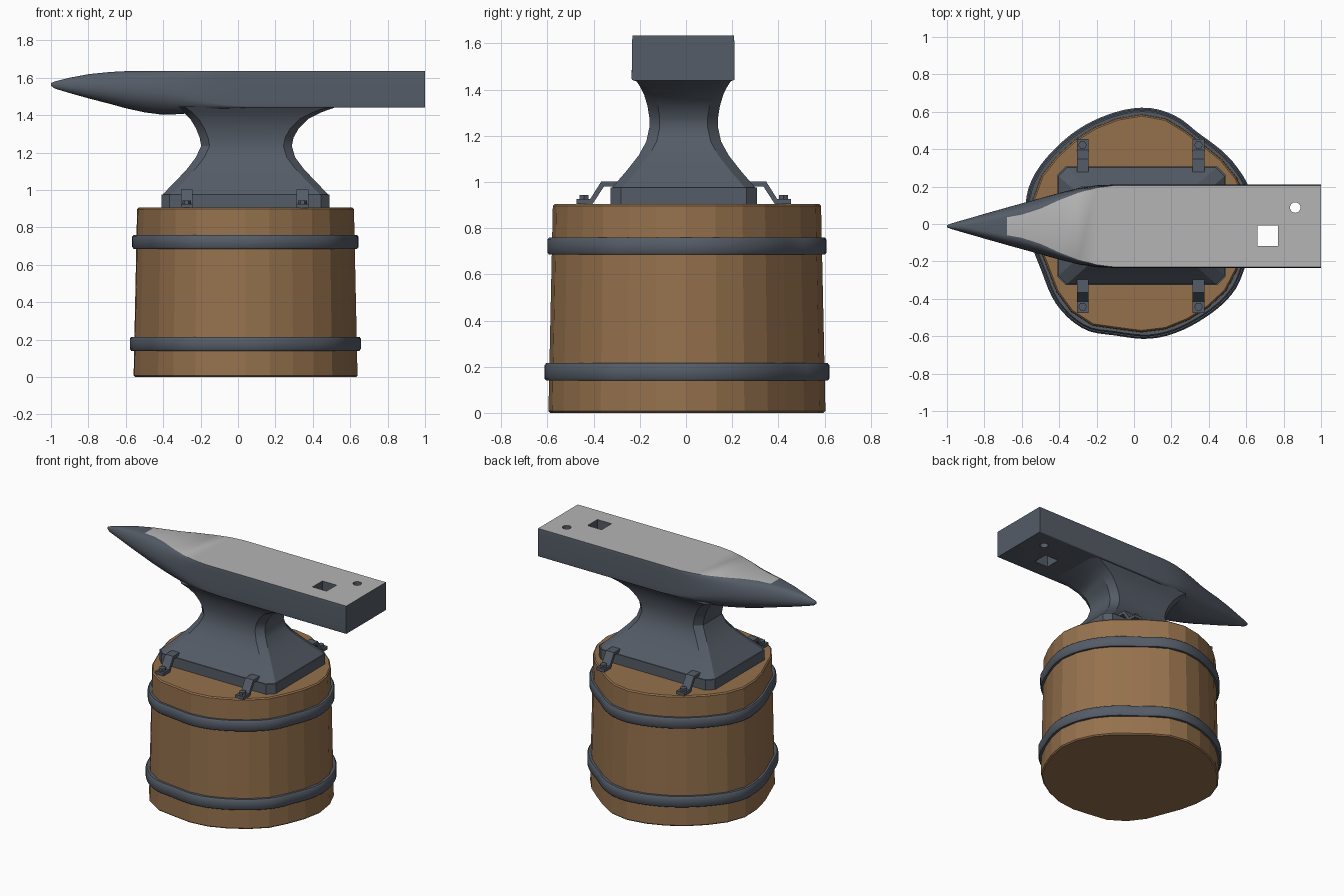
import bpy, bmesh, math
from mathutils import Vector

if "Cube" in bpy.data.objects:
    bpy.data.objects.remove(bpy.data.objects["Cube"])


def material(name, rgb):
    m = bpy.data.materials.new(name)
    m.diffuse_color = (*rgb, 1)
    m.use_nodes = True
    m.node_tree.nodes["Principled BSDF"].inputs["Base Color"].default_value = m.diffuse_color
    return m


WOOD = material("brown wood", (0.30, 0.165, 0.073))
STEEL = material("blue grey steel", (0.09, 0.107, 0.135))
FACE = material("polished steel", (0.46, 0.46, 0.46))


def finish(name, bm, mats, smooth=30):
    bmesh.ops.recalc_face_normals(bm, faces=bm.faces[:])
    me = bpy.data.meshes.new(name)
    bm.to_mesh(me)
    bm.free()
    for m in mats:
        me.materials.append(m)
    ob = bpy.data.objects.new(name, me)
    bpy.context.collection.objects.link(ob)
    bpy.ops.object.select_all(action='DESELECT')
    ob.select_set(True)
    bpy.context.view_layer.objects.active = ob
    if smooth:
        bpy.ops.object.shade_smooth_by_angle(angle=math.radians(smooth))
    return ob


def loft(rings, closed=False, top_from=None):
    """Skin a list of rings; cap the ends, or join last to first when closed."""
    bm = bmesh.new()
    vs = [[bm.verts.new(p) for p in r] for r in rings]
    n = len(vs[0])
    pairs = list(zip(vs, vs[1:])) + ([(vs[-1], vs[0])] if closed else [])
    for a, b in pairs:
        for i in range(n):
            j = (i + 1) % n
            f = bm.faces.new((a[i], a[j], b[j], b[i]))
            # strip between last and first points is the polished top
            if top_from is not None and j == 0 and a[0].co.x >= top_from:
                f.material_index = 1
    if not closed:
        bm.faces.new(vs[0])
        bm.faces.new(vs[-1])
    return bm


# ---- irregular stump outline: (angle, radius) around the stump axis
OUTLINE = [(0, .617), (20, .607), (33, .592), (57, .573), (72, .605), (87, .622),
           (111, .61), (136, .612), (163, .634), (180, .612), (204, .59), (225, .628),
           (242, .640), (257, .612), (276, .615), (301, .605), (325, .612), (338, .60)]
AX = 0.04


def radius(deg):
    n = len(OUTLINE)
    deg %= 360

    def pt(k):
        a, r = OUTLINE[k % n]
        return a + 360 * (k // n), r
    for i in range(n):
        (a0, r0), (a1, r1) = pt(i), pt(i + 1)
        if a0 <= deg < a1:
            (ap, rp), (an, rn) = pt(i - 1), pt(i + 2)
            t, h = (deg - a0) / (a1 - a0), a1 - a0
            m0, m1 = (r1 - rp) / (a1 - ap) * h, (rn - r0) / (an - a0) * h
            return ((2*t**3 - 3*t*t + 1) * r0 + (t**3 - 2*t*t + t) * m0
                    + (3*t*t - 2*t**3) * r1 + (t**3 - t*t) * m1)


def outline(offset, z, n):
    out = []
    for i in range(n):
        d = 360 * i / n
        r, a = radius(d) + offset, math.radians(d)
        out.append((AX + r * math.cos(a), r * math.sin(a), z))
    return out


# stump: faceted, slightly tapered
finish("wood_stump", loft([outline(o, z, 28) for o, z in
       [(-.026, 0), (-.018, .008), (-.037, .897), (-.045, .905)]]), [WOOD], 0)

# iron hoops
for name, z, o in [("lower_hoop", .14, 0), ("upper_hoop", .685, -.013)]:
    prof = [(-.05, 0), (-.008, 0), (0, .01), (0, .065), (-.008, .075), (-.05, .075)]
    finish(name, loft([outline(o + d, z + h, 84) for d, h in prof], closed=True), [STEEL], 50)


# ---- anvil foot and waist: chamfered rectangles stacked upwards
def octagon(x0, x1, hy, c, z, cy=-.01):
    pts = [(x0 + c, -hy), (x1 - c, -hy), (x1, -hy + c), (x1, hy - c),
           (x1 - c, hy), (x0 + c, hy), (x0, hy - c), (x0, -hy + c)]
    return [(x, y + cy, z) for x, y in pts]


finish("foot_plate", loft([octagon(-.41, .49, .317, .045, z) for z in (.903, .975)]), [STEEL])
WAIST = [(-.405, .485, .312, .045, .974), (-.335, .415, .25, .045, 1.045),
         (-.27, .35, .195, .045, 1.115), (-.225, .305, .162, .045, 1.175),
         (-.197, .288, .149, .045, 1.235), (-.205, .297, .149, .045, 1.28),
         (-.225, .325, .157, .045, 1.33), (-.255, .375, .172, .045, 1.38),
         (-.29, .445, .19, .045, 1.415), (-.33, .53, .21, .045, 1.445)]
finish("waist", loft([octagon(*w) for w in WAIST]), [STEEL])

# ---- anvil body and horn: x, half width, top flat, bottom flat, mid z, bottom z, top z
BODY = [(-1.0, .005, .001, .001, 1.565, 1.557, 1.572),
        (-.98, .014, .002, .002, 1.562, 1.542, 1.580),
        (-.9, .037, .006, .004, 1.555, 1.518, 1.600),
        (-.8, .066, .025, .010, 1.547, 1.490, 1.619),
        (-.68, .100, .048, .015, 1.540, 1.459, 1.631),
        (-.6, .122, .062, .020, 1.535, 1.437, 1.635),
        (-.5, .150, .094, .025, 1.530, 1.415, 1.635),
        (-.4, .178, .140, .040, 1.522, 1.402, 1.635),
        (-.3, .203, .178, .090, 1.505, 1.406, 1.635),
        (-.2, .219, .206, .150, 1.480, 1.420, 1.635),
        (-.1, .223, .219, .195, 1.460, 1.435, 1.635),
        (.05, .223, .219, .216, 1.447, 1.440, 1.635),
        (1.0, .223, .219, .216, 1.447, 1.440, 1.635)]
CY = -.012


def section(x, w, ft, fb, zm, zb, zt):
    half = []
    for i in range(8):
        a = math.pi / 2 * i / 7
        half.append((ft + (w - ft) * math.sin(a), zm + (zt - zm) * math.cos(a)))
    for i in range(1, 7):
        a = math.pi / 2 * i / 6
        half.append((fb + (w - fb) * math.cos(a), zm - (zm - zb) * math.sin(a)))
    return [(x, CY + y, z) for y, z in half] + [(x, CY - y, z) for y, z in reversed(half)]


body = finish("body_and_horn", loft([section(*r) for r in BODY], top_from=-.69),
              [STEEL, FACE], 0)


# square and round tool holes cut through the heel
def cylinder(bm, x, y, z0, z1, r, n, turn=0):
    rings = [[bm.verts.new((x + r * math.cos(turn + 2 * math.pi * i / n),
                            y + r * math.sin(turn + 2 * math.pi * i / n), z))
              for i in range(n)] for z in (z0, z1)]
    for i in range(n):
        j = (i + 1) % n
        bm.faces.new((rings[0][i], rings[0][j], rings[1][j], rings[1][i]))
    bm.faces.new(rings[0])
    bm.faces.new(rings[1])


for name, x, y, r, n, turn in [("square_cutter", .714, -.063, .055 * 2 ** .5, 4, math.pi / 4),
                               ("round_cutter", .862, .088, .028, 20, 0)]:
    bm = bmesh.new()
    cylinder(bm, x, y, 1.3, 1.8, r, n, turn)
    cutter = finish(name, bm, [STEEL], 0)
    cutter.hide_render = True
    mod = body.modifiers.new(name, 'BOOLEAN')
    mod.operation, mod.object, mod.solver = 'DIFFERENCE', cutter, 'EXACT'
    bpy.context.view_layer.objects.active = body
    bpy.ops.object.modifier_apply(modifier=name)
    bpy.data.objects.remove(cutter)
bpy.ops.object.select_all(action='DESELECT')
body.select_set(True)
bpy.ops.object.shade_smooth_by_angle(angle=math.radians(35))

# ---- hold-down straps with hex bolts, four times
STRAP = [(.465, .904), (.395, .904), (.345, .981), (.27, .981),
         (.27, 1.002), (.357, 1.002), (.405, .926), (.465, .926)]
for side, sy in (("front", -1), ("back", 1)):
    for end, x in (("left", -.275), ("right", .345)):
        rings = [[(x + dx, -.01 + sy * y, z) for y, z in STRAP] for dx in (-.031, .031)]
        finish(f"{side}_{end}_strap", loft(rings), [STEEL], 0)
        bm = bmesh.new()
        cylinder(bm, x, -.01 + sy * .432, .92, .944, .023, 6)
        finish(f"{side}_{end}_bolt", bm, [STEEL], 0)
